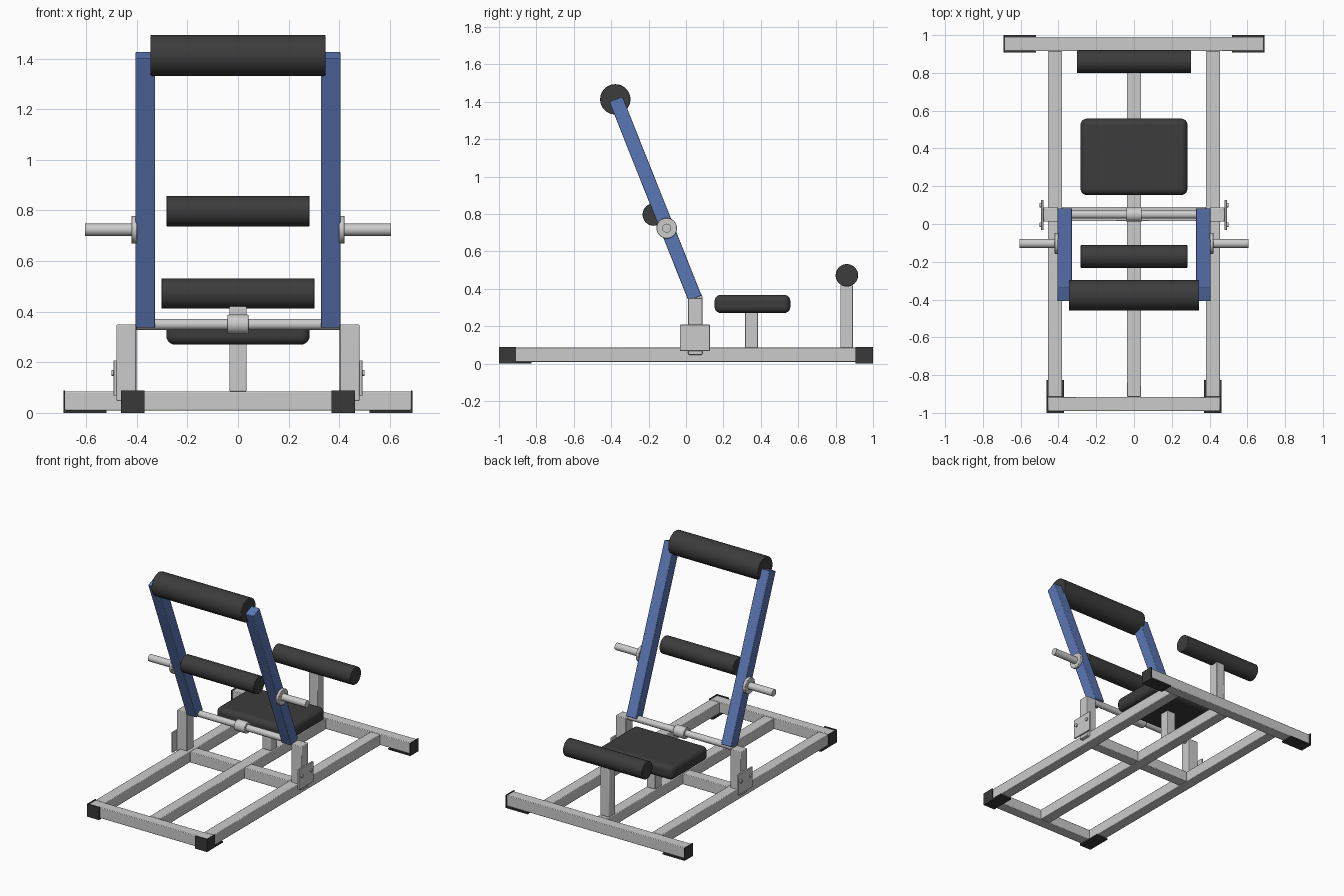
import bpy
import math
from mathutils import Vector

if "Cube" in bpy.data.objects:
    bpy.data.objects.remove(bpy.data.objects["Cube"])


def material(name, rgb):
    m = bpy.data.materials.new(name)
    m.diffuse_color = (*rgb, 1)
    m.use_nodes = True
    m.node_tree.nodes["Principled BSDF"].inputs["Base Color"].default_value = m.diffuse_color
    return m


PAD = material("black_pad", (0.045, 0.045, 0.045))
CAP = material("dark_rubber", (0.04, 0.04, 0.04))
BLUE = material("blue_paint", (0.105, 0.185, 0.46))


def finish(ob, name, mat=None, bevel=0, segments=2):
    ob.name = name
    if bevel:
        mod = ob.modifiers.new("rounding", 'BEVEL')
        mod.width, mod.segments = bevel, segments
    if mat:
        ob.data.materials.append(mat)
    bpy.ops.object.shade_smooth_by_angle(angle=math.radians(35))
    return ob


def box(name, lo, hi, mat=None, bevel=0.004, segments=2):
    lo, hi = Vector(lo), Vector(hi)
    bpy.ops.mesh.primitive_cube_add(size=1, location=(lo + hi) / 2)
    ob = bpy.context.object
    ob.scale = hi - lo
    bpy.ops.object.transform_apply(location=False, rotation=False, scale=True)
    return finish(ob, name, mat, bevel, segments)


def rod(name, x0, x1, y, z, r, mat=None, bevel=0, sides=48):
    # cylinder lying along the x axis
    bpy.ops.mesh.primitive_cylinder_add(
        vertices=sides, radius=r, depth=abs(x1 - x0),
        location=((x0 + x1) / 2, y, z), rotation=(0, math.pi / 2, 0))
    return finish(bpy.context.object, name, mat, bevel)


def side_box(name, s, x0, x1, y0, y1, z0, z1, mat=None, bevel=0.004):
    a, b = sorted((s * x0, s * x1))
    return box(name, (a, y0, z0), (b, y1, z1), mat, bevel)


Z0, Z1 = 0.01, 0.085

# base frame
box("front_crossbar", (-0.455, -0.99, Z0), (0.455, -0.915, Z1))
box("rear_crossbar", (-0.685, 0.915, Z0), (0.685, 0.99, Z1))
box("centre_rail", (-0.038, -0.915, Z0), (0.038, 0.915, Z1))
for s, side in ((-1, "left"), (1, "right")):
    side_box(side + "_rail", s, 0.38, 0.455, -0.915, 0.915, Z0, Z1)
    side_box(side + "_middle_crossbar", s, 0.038, 0.38, 0.015, 0.09, Z0, Z1)

    # rubber feet: sole, end plate and thin side lips
    side_box(side + "_front_foot_sole", s, 0.37, 0.462, -1.0, -0.825, 0, Z0, CAP, 0)
    side_box(side + "_front_foot_end", s, 0.37, 0.462, -1.0, -0.99, 0, 0.088, CAP, 0)
    side_box(side + "_front_foot_lip", s, 0.455, 0.462, -1.0, -0.91, 0, 0.088, CAP, 0)
    side_box(side + "_rear_foot_sole", s, 0.52, 0.69, 0.907, 1.0, 0, Z0, CAP, 0)
    side_box(side + "_rear_foot_end", s, 0.683, 0.69, 0.907, 1.0, 0, 0.088, CAP, 0)

    # pivot upright with bolted plate
    side_box(side + "_upright", s, 0.402, 0.48, 0.012, 0.087, 0.047, 0.35)
    side_box(side + "_bolt_plate", s, 0.48, 0.492, -0.032, 0.127, 0.068, 0.208, None, 0.002)
    for i, y in enumerate((-0.005, 0.1)):
        rod(f"{side}_bolt_{i}", s * 0.485, s * 0.5, y, 0.157, 0.012, sides=16)

    # swinging arm
    low, high = Vector((s * 0.366, 0.048, 0.35)), Vector((s * 0.366, -0.375, 1.414))
    bpy.ops.mesh.primitive_cube_add(size=1, location=(low + high) / 2)
    arm = bpy.context.object
    arm.scale = (0.077, 0.076, (high - low).length)
    arm.rotation_euler.x = math.atan2(low.y - high.y, high.z - low.z)
    bpy.ops.object.transform_apply(location=False, rotation=True, scale=True)
    finish(arm, side + "_swing_arm", BLUE, 0.004)

    # weight peg and collar
    rod(side + "_weight_peg", s * 0.39, s * 0.605, -0.103, 0.724, 0.024)
    rod(side + "_peg_collar", s * 0.4, s * 0.421, -0.103, 0.724, 0.055, bevel=0.003)

# pivot shaft with centre collar
rod("pivot_shaft", -0.402, 0.402, 0.05, 0.35, 0.022)
rod("shaft_collar", -0.041, 0.041, 0.05, 0.35, 0.038, bevel=0.003)

# seat and rear pad supports
box("seat_post", (-0.034, 0.315, Z1), (0.034, 0.385, 0.28))
box("seat", (-0.283, 0.153, 0.27), (0.283, 0.558, 0.368), PAD, 0.034, 6)
box("rear_pad_post", (-0.034, 0.825, Z1), (0.034, 0.893, 0.42))

# foam rollers
rod("rear_roller", -0.303, 0.303, 0.86, 0.472, 0.06, PAD, 0.003)
rod("thigh_roller", -0.283, 0.283, -0.172, 0.797, 0.06, PAD, 0.003)
rod("top_roller", -0.345, 0.345, -0.378, 1.413, 0.081, PAD, 0.003)
